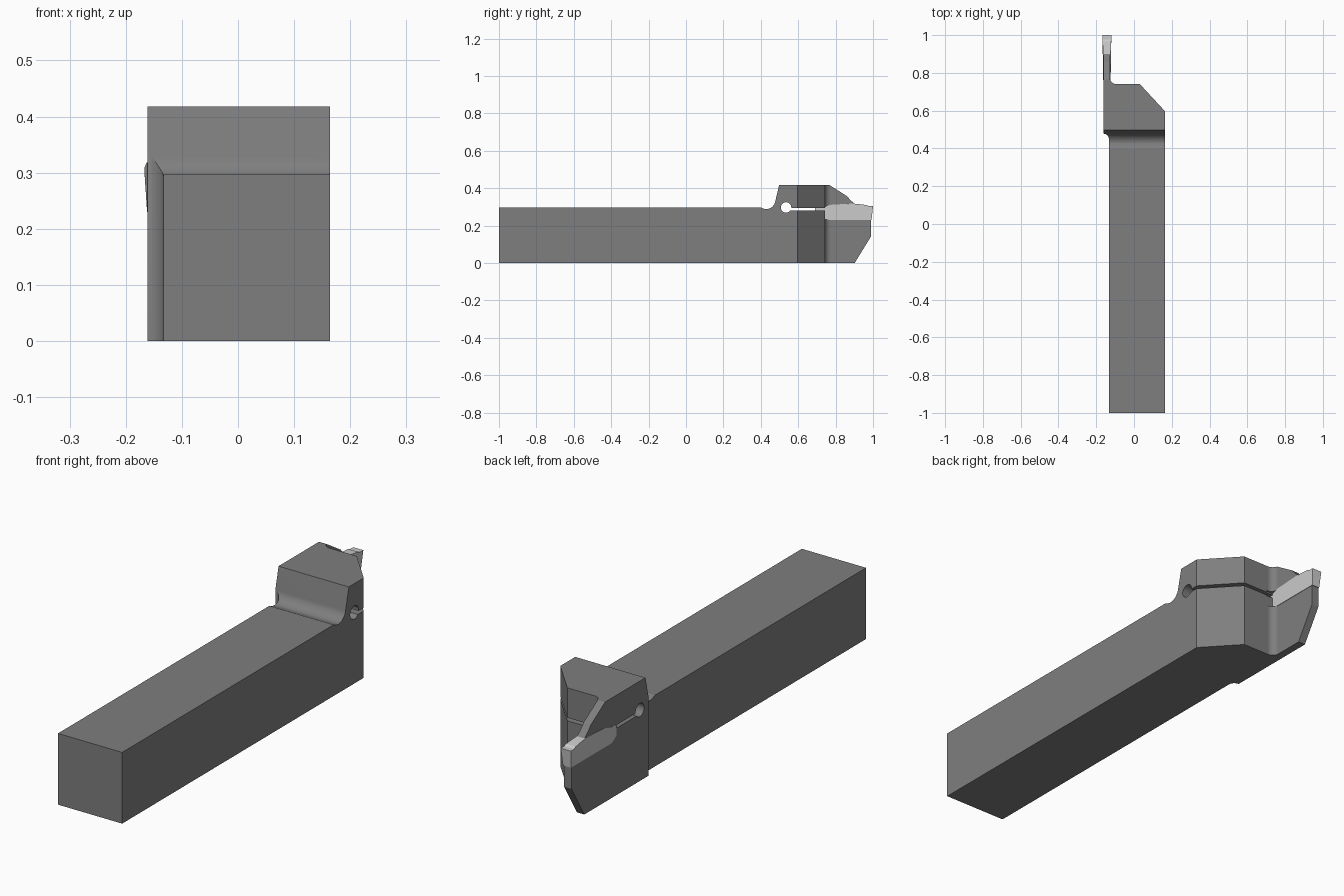
import bpy, bmesh, math
from mathutils import Vector

if "Cube" in bpy.data.objects:
    bpy.data.objects.remove(bpy.data.objects["Cube"])


def prism(name, pts, place, lo, hi):
    """Extrude a 2D outline; place(a, b, depth) maps it into 3D."""
    bm = bmesh.new()
    ends = [[bm.verts.new(place(a, b, d)) for a, b in pts] for d in (lo, hi)]
    n = len(pts)
    bm.faces.new(ends[0])
    bm.faces.new(ends[1][::-1])
    for i in range(n):
        j = (i + 1) % n
        bm.faces.new((ends[0][i], ends[1][i], ends[1][j], ends[0][j]))
    bmesh.ops.recalc_face_normals(bm, faces=bm.faces)
    me = bpy.data.meshes.new(name)
    bm.to_mesh(me)
    bm.free()
    ob = bpy.data.objects.new(name, me)
    bpy.context.collection.objects.link(ob)
    return ob


def side(y, z, d):
    return Vector((d, y, z))


def plan(x, y, d):
    return Vector((x, y, d))


def arc(cx, cy, r, a0, a1, n=10):
    return [(cx + r * math.cos(math.radians(a0 + (a1 - a0) * i / n)),
             cy + r * math.sin(math.radians(a0 + (a1 - a0) * i / n))) for i in range(n + 1)]


def boolean(ob, tool, op):
    m = ob.modifiers.new(op, 'BOOLEAN')
    m.object, m.operation, m.solver = tool, op, 'EXACT'
    bpy.context.view_layer.objects.active = ob
    bpy.ops.object.modifier_apply(modifier=m.name)
    bpy.data.objects.remove(tool)


def finish(ob, grey, angle):
    mat = bpy.data.materials.new(ob.name + "_grey")
    mat.diffuse_color = (grey, grey, grey, 1)
    mat.use_nodes = True
    mat.node_tree.nodes["Principled BSDF"].inputs["Base Color"].default_value = mat.diffuse_color
    ob.data.materials.clear()
    ob.data.materials.append(mat)
    bpy.ops.object.select_all(action='DESELECT')
    ob.select_set(True)
    bpy.context.view_layer.objects.active = ob
    bpy.ops.object.shade_smooth_by_angle(angle=math.radians(angle))
    # keeps the large flats flat next to the fillets
    ob.modifiers.new("flat_normals", 'WEIGHTED_NORMAL').keep_sharp = True


# Holder: side silhouette with the gullet behind the raised head
silhouette = ([(-1, 0), (0.902, 0), (0.988, 0.14), (0.988, 0.25), (0.905, 0.315),
               (0.88, 0.335), (0.86, 0.358), (0.765, 0.418), (0.498, 0.418)]
              + arc(0.428, 0.338, 0.05, -14, -90)
              + [(0.412, 0.291), (0.397, 0.298), (-1, 0.298)])
holder = prism("tool_holder", silhouette, side, -0.3, 0.3)

# Plan outline: shank, chamfered head and narrow blade
outline = ([(-0.133, -1.1), (0.164, -1.1), (0.164, 0.597), (0.03, 0.742)]
           + arc(-0.097, 0.772, 0.03, -90, -180)
           + [(-0.127, 1.1), (-0.161, 1.1), (-0.161, 0.478)]
           + arc(-0.161, 0.45, 0.028, 90, 0))
boolean(holder, prism("plan_cutter", outline, plan, -0.1, 0.6), 'INTERSECT')

# Clamp slit with relief hole
boolean(holder, prism("hole_cutter", arc(0.535, 0.297, 0.028, 0, 350, 35), side, -0.3, 0.3), 'DIFFERENCE')
slit = [(0.54, 0.28), (0.76, 0.28), (0.76, 0.293), (0.54, 0.293)]
boolean(holder, prism("slit_cutter", slit, side, -0.3, 0.3), 'DIFFERENCE')

# Insert pocket, opened through the fillet where the blade meets the head
pocket = [(0.69, 0.25), (0.72, 0.232), (1.1, 0.232), (1.1, 0.318), (0.88, 0.318),
          (0.77, 0.31), (0.74, 0.3), (0.69, 0.295)]
boolean(holder, prism("pocket_cutter", pocket, side, -0.3, -0.1245), 'DIFFERENCE')
opening = [(0.738, 0.232), (1.1, 0.232), (1.1, 0.318), (0.88, 0.318), (0.77, 0.31), (0.738, 0.3)]
boolean(holder, prism("opening_cutter", opening, side, -0.2, -0.09), 'DIFFERENCE')
finish(holder, 0.21, 15)


# Cutting insert: flares at the tip, narrows downwards
def flare(y, z, d):
    t = min(max((y - 0.88) / 0.1, 0), 1) * min(max((z - 0.23) / 0.07, 0), 1)
    return Vector((-0.1435 + d * (0.0185 + 0.005 * t), y, z))


insert_profile = [(0.69, 0.25), (0.72, 0.23), (0.992, 0.23), (1.0, 0.304), (0.978, 0.304),
                  (0.965, 0.31), (0.93, 0.314), (0.89, 0.318), (0.77, 0.311), (0.74, 0.3), (0.69, 0.295)]
insert = prism("cutting_insert", insert_profile, flare, -1, 1)
finish(insert, 0.6, 5)
